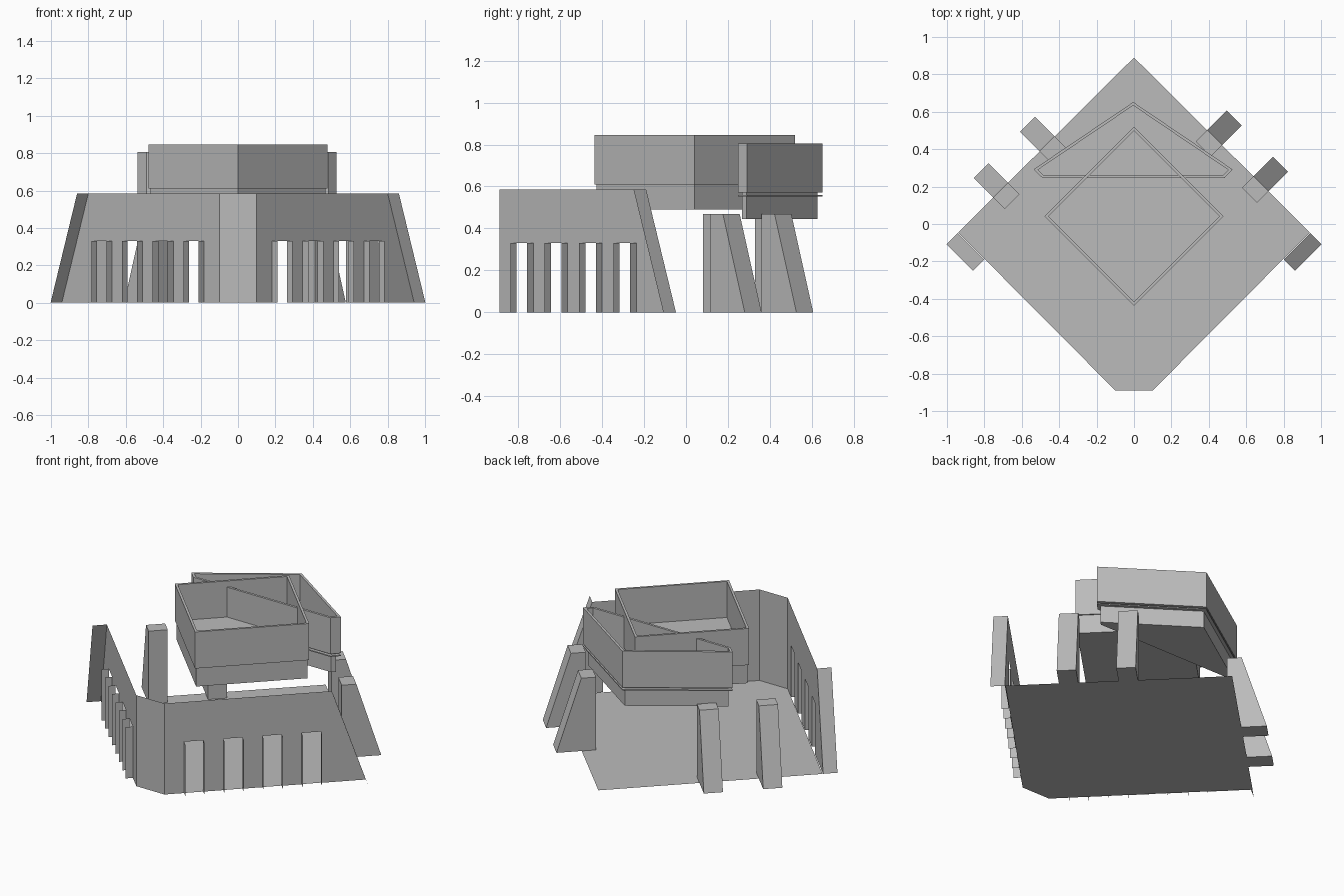
import bpy, bmesh
from mathutils import Vector

if "Cube" in bpy.data.objects:
    bpy.data.objects.remove(bpy.data.objects["Cube"])

grey = bpy.data.materials.new("light_grey")
grey.diffuse_color = (0.5, 0.5, 0.5, 1)
grey.use_nodes = True
grey.node_tree.nodes["Principled BSDF"].inputs["Base Color"].default_value = grey.diffuse_color


def make(name, polys, weld=True, solid=False):
    """Object from a list of polygons, each a list of 3D points."""
    bm = bmesh.new()
    for poly in polys:
        bm.faces.new([bm.verts.new(p) for p in poly])
    if weld:
        bmesh.ops.remove_doubles(bm, verts=bm.verts, dist=0.0001)
    if solid:
        bmesh.ops.recalc_face_normals(bm, faces=bm.faces)
    mesh = bpy.data.meshes.new(name)
    bm.to_mesh(mesh)
    bm.free()
    mesh.materials.append(grey)
    obj = bpy.data.objects.new(name, mesh)
    bpy.context.collection.objects.link(obj)
    return obj


def at(pts, z):
    return [(p[0], p[1], z) for p in pts]


def sides(low, high):
    n = len(low)
    return [[low[i], low[(i + 1) % n], high[(i + 1) % n], high[i]] for i in range(n)]


def inset(pts, d):
    """Move every edge of a counter-clockwise outline inwards by d."""
    out = []
    for i, p in enumerate(pts):
        p = Vector(p)
        a = (p - Vector(pts[i - 1])).normalized()
        b = (Vector(pts[(i + 1) % len(pts)]) - p).normalized()
        na, nb = Vector((-a.y, a.x)), Vector((-b.y, b.x))
        q = p + (na + nb) * d / (1 + na.dot(nb))
        out.append((q.x, q.y))
    return out


def prism(name, pts, z0, z1):
    low, high = at(pts, z0), at(pts, z1)
    make(name, [low[::-1], high] + sides(low, high), solid=True)


def tub(name, pts, z0, z1, floor, wall):
    """Open-topped box with walls of even thickness."""
    inner = inset(pts, wall)
    low, high = at(pts, z0), at(pts, z1)
    rim, base = at(inner, z1), at(inner, floor)
    make(name, [low[::-1], base] + sides(low, high) + sides(high, rim)
         + sides(rim, base), solid=True)


# Ground slab
make("floor", [at([(-0.1, -0.89), (0.1, -0.89), (0.94, -0.045),
                   (0, 0.89), (-0.94, -0.045)], 0)])

# Front walls: chamfered corner panel and two mirrored colonnades
H, DOOR = 0.585, 0.33
make("front_panel", [[(-0.1, -0.89, 0), (0.1, -0.89, 0),
                      (0.1, -0.89, H), (-0.1, -0.89, H)]])
END_LOW, END_TOP = 0.842, 0.70
END_MID = END_LOW + (END_TOP - END_LOW) * DOOR / H
openings = [(0.082 + 0.164 * k, 0.162 + 0.164 * k) for k in range(4)]

for s, side in ((-1, "left"), (1, "right")):
    def wp(u, z, d=0.0):
        """Point u along the wall, d out from it."""
        return (s * (0.1 + u + d), -0.89 + u - d, z)

    def facing(polys):
        return [p[::s] for p in polys]

    starts = [0] + [b for a, b in openings]
    ends = [a for a, b in openings]
    wall = [[wp(a, 0), wp(b, 0), wp(b, DOOR), wp(a, DOOR)]
            for a, b in zip(starts, ends)]
    wall.append([wp(starts[-1], 0), wp(END_LOW, 0), wp(END_MID, DOOR), wp(starts[-1], DOOR)])
    marks = [0] + [u for o in openings for u in o]
    wall.append([wp(u, DOOR) for u in marks] + [wp(END_MID, DOOR), wp(END_TOP, H), wp(0, H)])
    make(side + "_wall", facing(wall))
    # Thin upright fins on both sides of each opening
    fins = [[wp(u, 0), wp(u, 0, 0.03), wp(u, DOOR, 0.03), wp(u, DOOR)]
            for o in openings for u in o]
    make(side + "_opening_fins", facing(fins))
    # Sloping strip at the wall end
    make(side + "_end_strip", facing([[wp(END_LOW, 0, 0.06), wp(END_TOP, H, 0.06),
                                       wp(END_TOP, H), wp(END_LOW, 0)][::-1]]))

# Sloping buttresses along the rear edges
# side, position along the edge (|x| - y)
for s, diff, name in ((1, 0.463, "right_front"), (1, -0.03, "right_rear"),
                      (-1, 0.532, "left_front"), (-1, 0.035, "left_rear")):
    def bp(total, w, z):
        """Point with |x| + y = total, shifted w across."""
        return (s * ((total + diff) / 2 + w), (total - diff) / 2 - w, z)

    profile = [(0.772, 0), (1.103, 0), (0.895, 0.468), (0.772, 0.468)]
    near = [bp(t, -0.04, z) for t, z in profile]
    far = [bp(t, 0.04, z) for t, z in profile]
    make(name + "_buttress", [near, far[::-1]] + sides(near, far), solid=True)

# Raised square room with a recessed base
square = [(0, -0.437), (0.478, 0.041), (0, 0.519), (-0.478, 0.041)]
tub("square_room", square, 0.61, 0.845, 0.613, 0.015)
prism("square_room_base", inset(square, 0.008), 0.49, 0.61)

# Raised triangular room behind it, with ledge and recessed base
triangle = [(-0.49, 0.247), (0.485, 0.247), (0.527, 0.292), (-0.004, 0.652), (-0.537, 0.292)]
tub("triangle_room", triangle, 0.572, 0.805, 0.575, 0.015)
prism("triangle_ledge", triangle, 0.553, 0.56)
prism("triangle_room_base", inset(triangle, 0.02), 0.445, 0.572)
